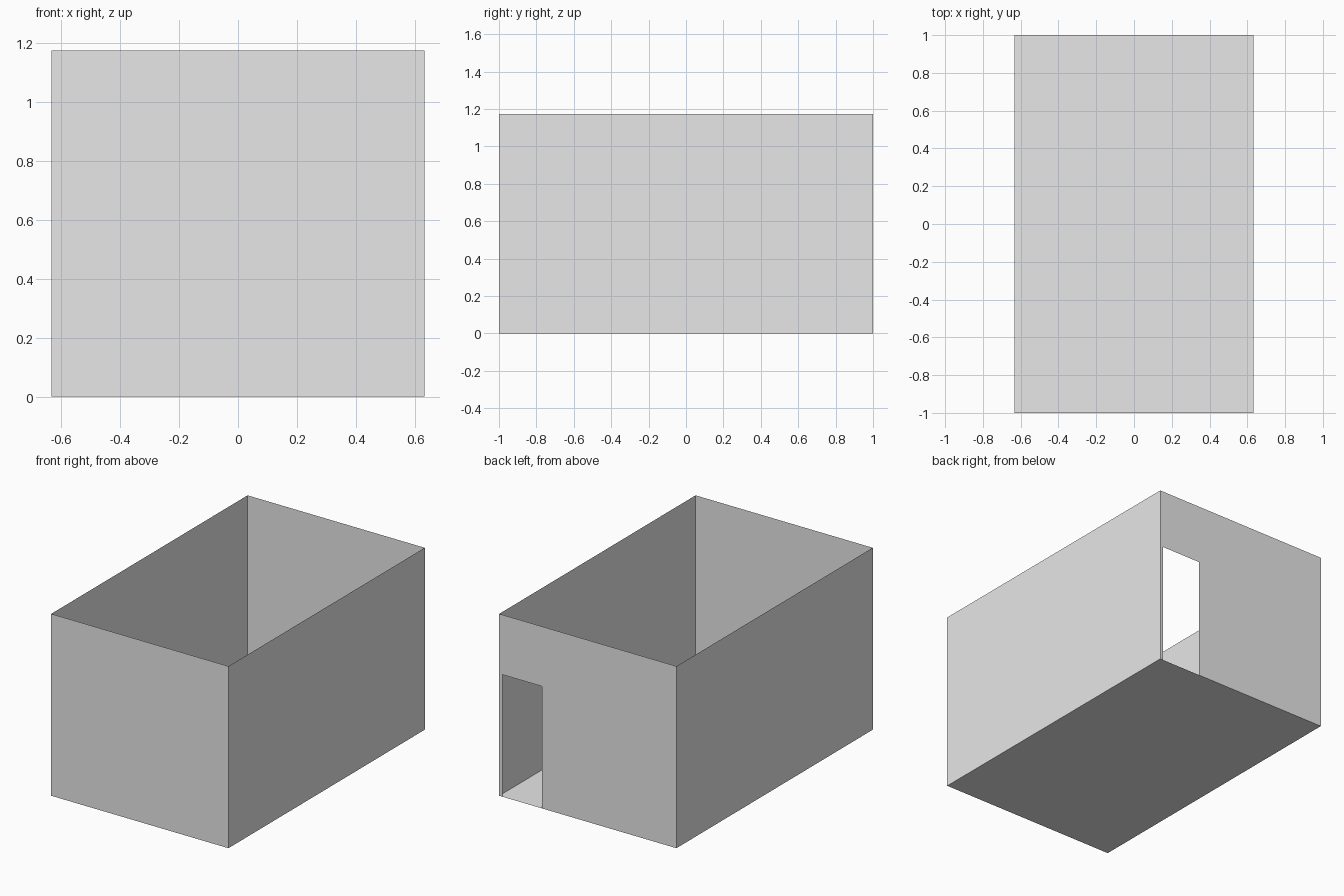
import bpy

if "Cube" in bpy.data.objects:
    bpy.data.objects.remove(bpy.data.objects["Cube"], do_unlink=True)

W, D, H = 0.632, 1.0, 1.173                 # half width, half depth, height
DOOR_IN, DOOR_OUT, DOOR_TOP = 0.326, 0.61, 0.787

grey = bpy.data.materials.new("plain grey")
grey.use_nodes = True
grey.diffuse_color = (0.8, 0.8, 0.8, 1)
grey.node_tree.nodes["Principled BSDF"].inputs["Base Color"].default_value = (0.8, 0.8, 0.8, 1)


def sheet(name, outline):
    """One thin flat face from its outline."""
    mesh = bpy.data.meshes.new(name)
    mesh.from_pydata(outline, [], [range(len(outline))])
    mesh.materials.append(grey)
    obj = bpy.data.objects.new(name, mesh)
    bpy.context.collection.objects.link(obj)


def wall(name, a, b):
    """Upright wall between two floor corners."""
    sheet(name, [(*a, 0), (*b, 0), (*b, H), (*a, H)])


# Floor, facing up
sheet("floor", [(-W, -D, 0), (W, -D, 0), (W, D, 0), (-W, D, 0)])

# Solid walls, facing out
wall("front_wall", (-W, -D), (W, -D))
wall("left_wall", (W, -D), (W, D))
wall("right_wall", (-W, D), (-W, -D))

# Back wall with a doorway notched out of its lower edge
profile = [(W, 0), (DOOR_OUT, 0), (DOOR_OUT, DOOR_TOP), (DOOR_IN, DOOR_TOP),
           (DOOR_IN, 0), (-W, 0), (-W, H), (W, H)]
sheet("back_wall_with_doorway", [(x, D, z) for x, z in profile])
